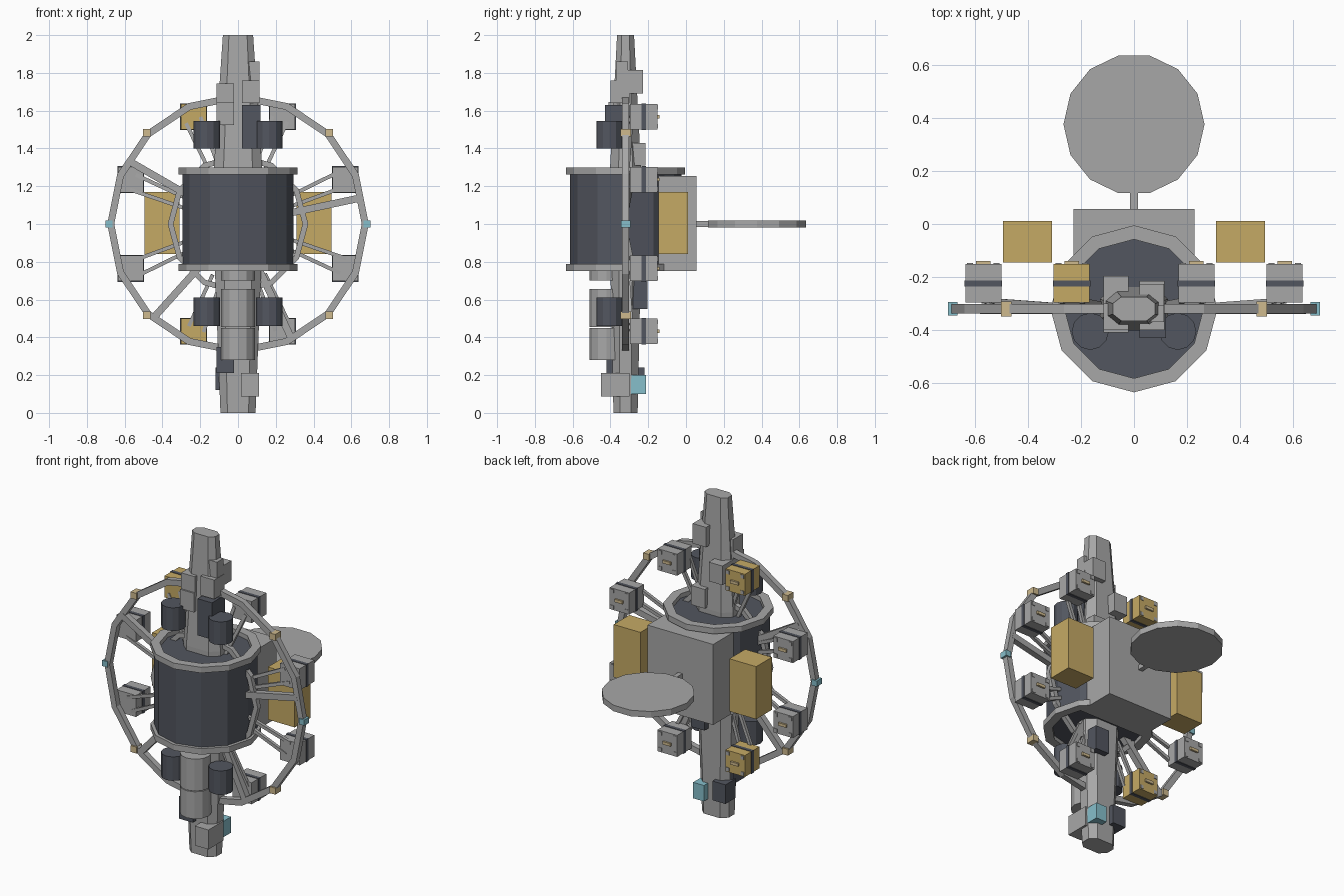
import bpy, bmesh
from math import sin, cos, pi, radians
from mathutils import Vector, Matrix

cube = bpy.data.objects.get("Cube")
if cube:
    bpy.data.objects.remove(cube, do_unlink=True)


def material(name, rgb):
    m = bpy.data.materials.new(name)
    m.use_nodes = True
    m.diffuse_color = (*rgb, 1)
    m.node_tree.nodes["Principled BSDF"].inputs["Base Color"].default_value = (*rgb, 1)
    return m


GREY = material("hull grey", (0.39, 0.39, 0.39))
DARK = material("slate", (0.085, 0.093, 0.115))
GOLD = material("gold foil", (0.56, 0.40, 0.13))
CYAN = material("pale cyan", (0.24, 0.52, 0.60))
TAN = material("tan", (0.62, 0.49, 0.27))
AXIS_Y = -0.32
HUB = Vector((0, AXIS_Y, 1))


def finish(name, bm, mat):
    bmesh.ops.recalc_face_normals(bm, faces=bm.faces)
    mesh = bpy.data.meshes.new(name)
    bm.to_mesh(mesh)
    bm.free()
    mesh.materials.append(mat)
    ob = bpy.data.objects.new(name, mesh)
    bpy.context.scene.collection.objects.link(ob)
    return ob


def box(name, x, y, z, mat):
    """Box from (min, max) ranges."""
    bm = bmesh.new()
    bmesh.ops.create_cube(bm, size=1)
    for v in bm.verts:
        v.co = [(a + b) / 2 + c * (b - a) for (a, b), c in zip((x, y, z), v.co)]
    return finish(name, bm, mat)


def block(name, centre, size, mat):
    return box(name, *[(c - s / 2, c + s / 2) for c, s in zip(centre, size)], mat)


def loft(name, loops, mat, closed=False):
    """Skin matching loops; cap the ends unless the loft closes on itself."""
    bm = bmesh.new()
    rows = [[bm.verts.new(p) for p in loop] for loop in loops]
    n = len(rows[0])
    pairs = list(zip(rows, rows[1:]))
    if closed:
        pairs.append((rows[-1], rows[0]))
    else:
        bm.faces.new(rows[0])
        bm.faces.new(rows[-1])
    for a, b in pairs:
        for i in range(n):
            j = (i + 1) % n
            bm.faces.new((a[i], a[j], b[j], b[i]))
    return finish(name, bm, mat)


def circle(x, y, z, r, n):
    return [(x + r * cos(2 * pi * i / n), y + r * sin(2 * pi * i / n), z) for i in range(n)]


def cylinder(name, x, y, r, z, n, mat):
    return loft(name, [circle(x, y, h, r, n) for h in z], mat)


def ring(name, outer, inner, z, n, mat):
    """Square-section ring around the z axis of the hub."""
    section = [(outer, z[0]), (outer, z[1]), (inner, z[1]), (inner, z[0])]
    return loft(name, [circle(0, AXIS_Y, h, r, n) for r, h in section], mat, True)


def upright_ring(name, outer, inner, half, n):
    ob = ring(name, outer, inner, (-half, half), n, GREY)
    ob.data.transform(Matrix.Translation(HUB) @ Matrix.Rotation(pi / 2, 4, 'X')
                      @ Matrix.Translation((0, -AXIS_Y, 0)))
    return ob


def strut(name, a, b, width, mat=GREY):
    a, b = Vector(a), Vector(b)
    along = (b - a).normalized()
    side = along.cross(Vector((0, 1, 0))).normalized() * width / 2
    up = along.cross(side).normalized() * width / 2
    loops = [[p + side + up, p + side - up, p - side - up, p - side + up] for p in (a, b)]
    return loft(name, loops, mat)


def polar(r, degrees, y=AXIS_Y):
    t = radians(degrees)
    return Vector((r * cos(t), y, 1 + r * sin(t)))


# Tapered octagonal spine
def octagon(z, w, d):
    cx, cy = w * 0.6, d * 0.45
    half = [(w, -cy), (w, cy), (cx, d), (-cx, d)]
    return [(x * s, AXIS_Y + y * s, z) for s in (1, -1) for x, y in half]


loft("spine", [octagon(0, 0.093, 0.064), octagon(0.75, 0.122, 0.08),
               octagon(1.3, 0.128, 0.082), octagon(2, 0.08, 0.045)], GREY)

# Drum with raised rims and sunken ends
cylinder("drum", 0, AXIS_Y, 0.295, (0.775, 1.27), 12, DARK)
for name, z in (("lower_rim", (0.75, 0.787)), ("upper_rim", (1.262, 1.298))):
    ring(name, 0.315, 0.262, z, 12, GREY)

# Rear module, side packs and dish
box("rear_module", (-0.228, 0.228), (-0.2, 0.056), (0.75, 1.255), GREY)
for side, s in (("left", 1), ("right", -1)):
    block(side + "_pack", (s * 0.402, -0.067, 1.005), (0.186, 0.156, 0.33), GOLD)
cylinder("dish", 0, 0.376, 0.266, (0.981, 1.019), 14, GREY)
box("dish_arm", (-0.015, 0.015), (0.04, 0.14), (0.985, 1.015), GREY)

# Wheel rims and spokes
upright_ring("outer_wheel", 0.692, 0.655, 0.018, 16)
upright_ring("inner_wheel", 0.372, 0.342, 0.015, 12)
for angle in (12, 81, 150, 228, 295):
    strut("main_spoke", polar(0.22, angle), polar(0.66, angle), 0.038)

# Markers on the outer wheel
for angle in (0, 180):
    block("side_marker", polar(0.683, angle), (0.036, 0.05, 0.036), CYAN)
for angle in (45, 135, 225, 315):
    block("diagonal_marker", polar(0.682, angle), (0.04, 0.056, 0.04), TAN)

# Strapped cargo pods with handles and paired struts
for k in range(8):
    angle = 22.5 + 45 * k
    c = polar(0.615, angle, -0.224)
    gold = c.x < 0 and abs(c.x) < 0.4
    block("pod", c, (0.135, 0.145, 0.135), GOLD if gold else GREY)
    block("pod_strap", c, (0.141, 0.022, 0.141), DARK)
    block("pod_handle", c + Vector((0, 0.077, 0)), (0.055, 0.014, 0.018), TAN)
    for sx in (1, -1):
        for sz in (1, -1):
            block("pod_latch", c + Vector((sx * 0.05, 0.072, sz * 0.05)),
                  (0.022, 0.008, 0.022), GREY)
    for offset in (-4, 6):
        strut("pod_strut", polar(0.3, angle + offset, -0.31),
              polar(0.6, angle + offset * 0.8, -0.29), 0.02)

# Dark tanks on the front of the spine
for s in (1, -1):
    for z in ((1.4, 1.545), (0.46, 0.61)):
        cylinder("tank", s * 0.165, -0.405, 0.07, z, 12, DARK)

# Stacked canisters below the drum
for z, mat in (((0.7, 0.75), GREY), ((0.455, 0.655), GREY), ((0.28, 0.45), GREY)):
    cylinder("canister", 0, -0.42, 0.09, z, 12, mat)

# Equipment boxes along the spine
for x, y, z, mat in (
    ((-0.115, -0.02), (-0.41, -0.3), (1.525, 1.645), GREY),
    ((0.02, 0.115), (-0.40, -0.3), (1.64, 1.76), GREY),
    ((-0.115, -0.02), (-0.40, -0.3), (1.64, 1.745), GREY),
    ((0.02, 0.12), (-0.43, -0.3), (1.4, 1.63), DARK),
    ((0.05, 0.113), (-0.37, -0.307), (1.745, 1.86), GREY),
    ((0.02, 0.113), (-0.32, -0.227), (1.69, 1.815), GREY),
    ((-0.115, -0.02), (-0.32, -0.197), (1.5, 1.62), GREY),
    ((0.02, 0.115), (-0.3, -0.215), (1.31, 1.43), GREY),
    ((0.015, 0.11), (-0.3, -0.205), (0.55, 0.7), DARK),
    ((-0.115, -0.02), (-0.42, -0.3), (0.21, 0.35), DARK),
    ((0.015, 0.11), (-0.45, -0.3), (0.088, 0.21), GREY),
    ((0.025, 0.1), (-0.29, -0.213), (0.1, 0.2), CYAN),
    ((-0.12, -0.03), (-0.32, -0.22), (0.12, 0.24), DARK),
):
    box("equipment_box", x, y, z, mat)
